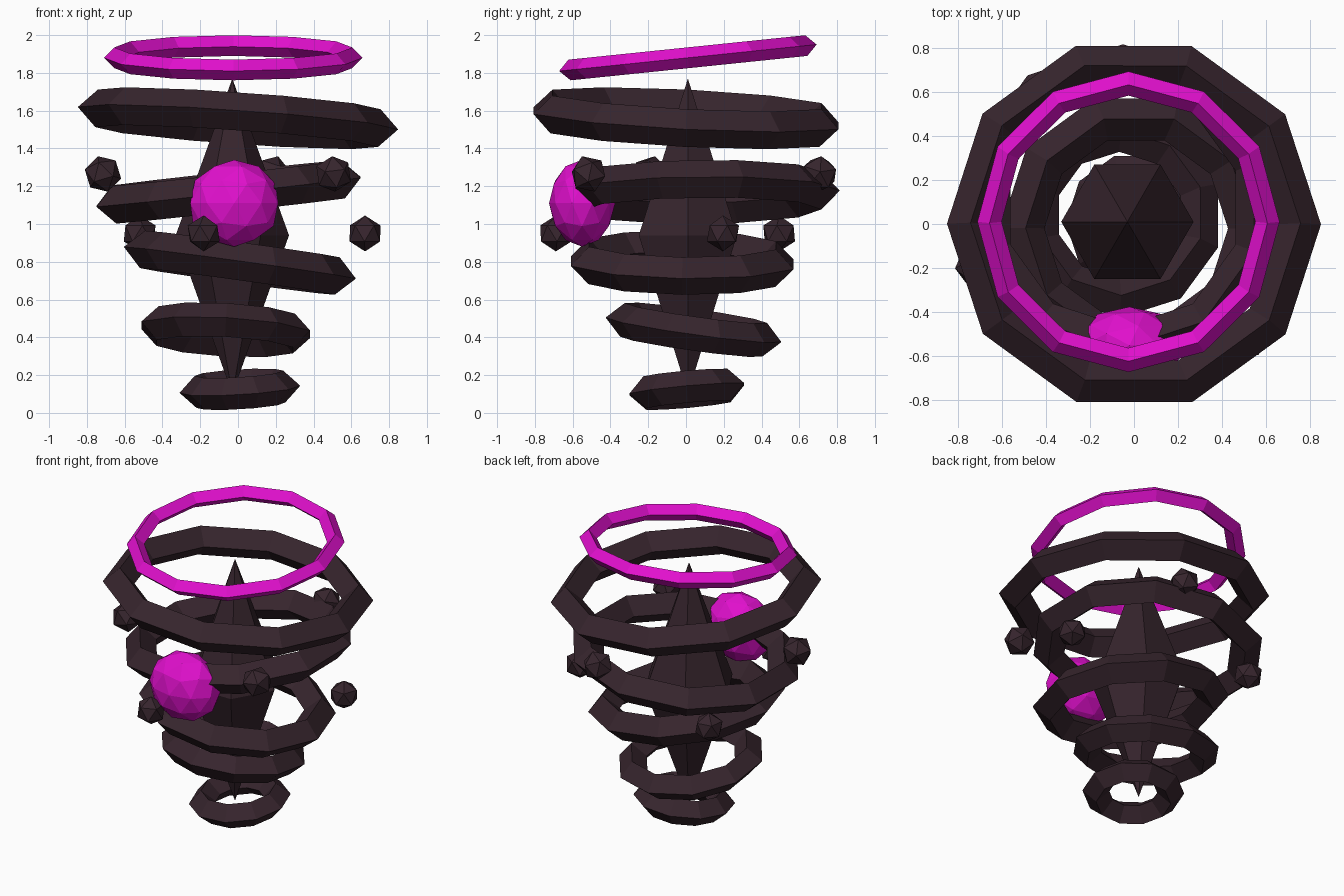
import bpy
import math
from mathutils import Vector, Quaternion

cube = bpy.data.objects.get("Cube")
if cube:
    bpy.data.objects.remove(cube, do_unlink=True)


def make_material(name, color):
    mat = bpy.data.materials.new(name)
    mat.use_nodes = True
    mat.diffuse_color = (*color, 1)
    mat.node_tree.nodes["Principled BSDF"].inputs["Base Color"].default_value = (*color, 1)
    return mat


dark = make_material("dark plum", (0.037, 0.018, 0.026))
magenta = make_material("bright magenta", (0.75, 0.005, 0.61))


def finish(name, mat):
    obj = bpy.context.object
    obj.name = name
    obj.data.materials.clear()
    obj.data.materials.append(mat)
    bpy.ops.object.shade_flat()
    return obj


def ring(name, mat, center, outer, minor, slope, phase=0, sides=10):
    """Diamond-section ring whose plane rises by slope along x and y."""
    bpy.ops.mesh.primitive_torus_add(
        major_segments=sides, minor_segments=4,
        major_radius=outer - minor, minor_radius=minor, location=center)
    obj = finish(name, mat)
    normal = Vector((-slope[0], -slope[1], 1))
    tilt = Vector((0, 0, 1)).rotation_difference(normal)
    obj.rotation_mode = "QUATERNION"
    obj.rotation_quaternion = tilt @ Quaternion((0, 0, 1), math.radians(phase))


def ball(name, mat, center, scale, detail, rotation=(0, 0, 0)):
    bpy.ops.mesh.primitive_ico_sphere_add(
        subdivisions=detail, radius=1, location=center, rotation=rotation)
    obj = finish(name, mat)
    obj.scale = scale


def cone(name, base_z, tip_z):
    """Half of the spindle, pointing up or down from its widest level."""
    bpy.ops.mesh.primitive_cone_add(
        vertices=6, radius1=0.3, radius2=0, depth=abs(tip_z - base_z),
        end_fill_type="NOTHING", location=(-0.03, 0.01, (base_z + tip_z) / 2),
        rotation=(0 if tip_z > base_z else math.pi, 0, math.radians(30)))
    finish(name, dark)


# Floating halo
ring("halo", magenta, (-0.025, 0.01, 1.88), 0.685, 0.055, (0, 0.103), 0, 12)

# Stack of tilted body rings
ring("top_ring", dark, (0, 0, 1.56), 0.85, 0.1, (-0.07, -0.05))
ring("upper_ring", dark, (-0.05, 0.075, 1.17), 0.74, 0.1, (0.11, 0.01), 90)
ring("middle_ring", dark, (0.01, -0.02, 0.795), 0.62, 0.1, (-0.137, -0.015))
ring("lower_ring", dark, (-0.065, 0.04, 0.44), 0.47, 0.09, (-0.055, -0.14), 90)
ring("bottom_ring", dark, (0.01, 0.005, 0.125), 0.32, 0.085, (0.06, 0.09))

# Central spindle
cone("spindle_top", 0.94, 1.77)
cone("spindle_bottom", 0.94, 0.1)

# Front eye
ball("eye", magenta, (-0.02, -0.55, 1.11), (0.245, 0.175, 0.23), 2)

# Two circles of orbiting stones
for i in range(3):
    turn = math.radians(120 * i)
    low = turn + math.radians(16)
    high = turn + math.radians(-45)
    ball("low_stone", dark, (-0.01 + 0.71 * math.cos(low), 0.71 * math.sin(low), 0.95),
         (0.095,) * 3, 1, (0, 0, low))
    ball("high_stone", dark, (0.73 * math.cos(high) - 0.01, 0.73 * math.sin(high), 1.265),
         (0.1,) * 3, 1, (0.3, 0.2, high))

# Make the eye and stones keep crisp facets
for obj in bpy.context.scene.objects:
    if obj.type == "MESH":
        for poly in obj.data.polygons:
            poly.use_smooth = False
